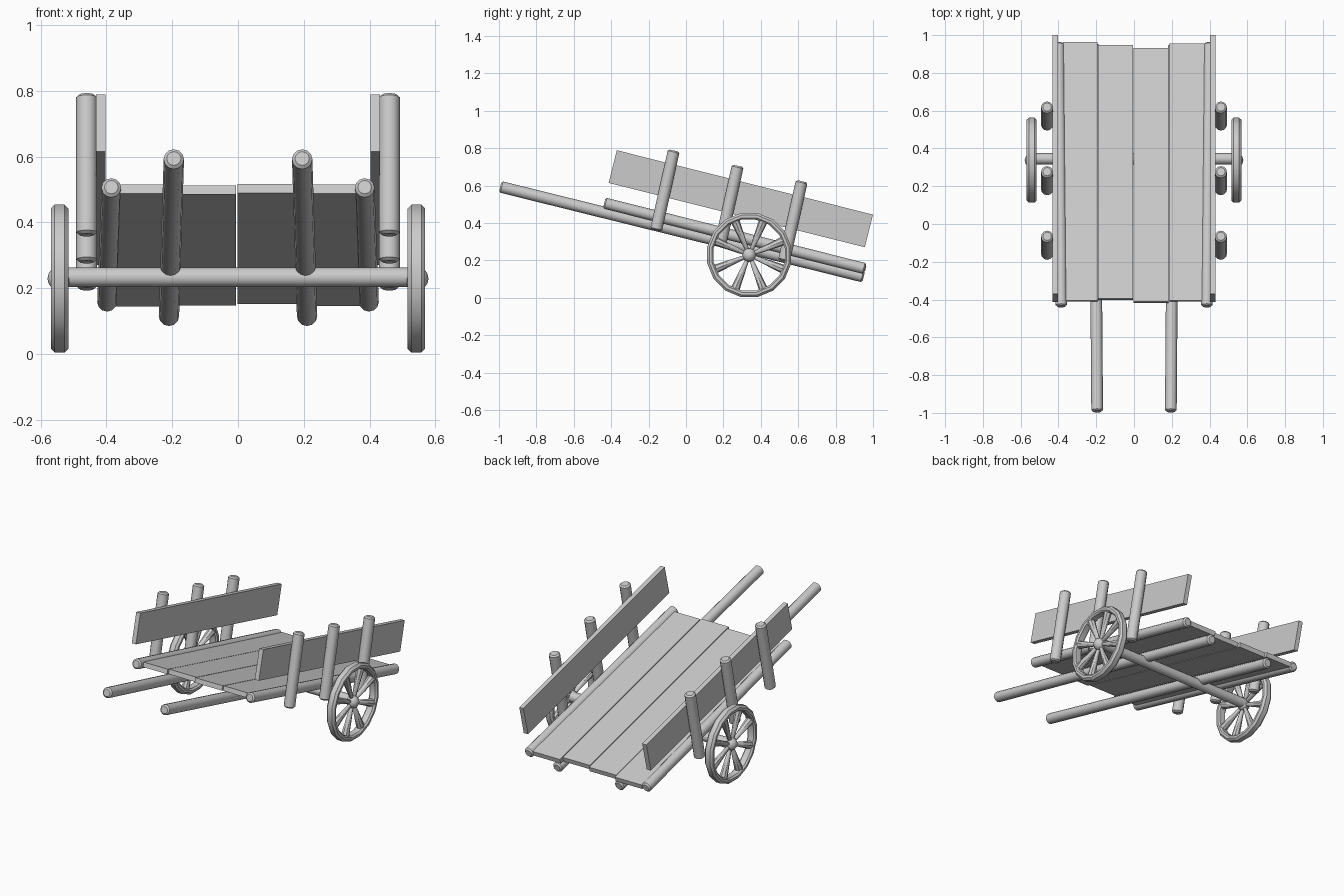
import bpy, bmesh, math
from mathutils import Vector, Matrix

if "Cube" in bpy.data.objects:
    bpy.data.objects.remove(bpy.data.objects["Cube"])

SLOPE = math.radians(-14.1)


def finish(bm, name, smooth=True):
    bmesh.ops.recalc_face_normals(bm, faces=bm.faces)
    me = bpy.data.meshes.new(name)
    bm.to_mesh(me)
    bm.free()
    ob = bpy.data.objects.new(name, me)
    bpy.context.collection.objects.link(ob)
    if smooth:
        bpy.ops.object.select_all(action='DESELECT')
        ob.select_set(True)
        bpy.context.view_layer.objects.active = ob
        bpy.ops.object.shade_smooth_by_angle(angle=math.radians(40))
    return ob


def pole(name, a, b, r, r2=None, round_end=0.008, sides=12):
    """Round timber from a to b with softened ends."""
    a, b = Vector(a), Vector(b)
    r2 = r if r2 is None else r2
    L, e = (b - a).length, round_end
    bm = bmesh.new()
    rot = (b - a).to_track_quat('Z', 'Y').to_matrix().to_4x4()
    rings = []
    for z, rad in [(0, r * .7), (e, r), (L - e, r2), (L, r2 * .7)]:
        ring = []
        for i in range(sides):
            t = 2 * math.pi * i / sides
            co = rot @ Vector((rad * math.cos(t), rad * math.sin(t), z))
            ring.append(bm.verts.new(a + co))
        rings.append(ring)
    for p, q in zip(rings, rings[1:]):
        for i in range(sides):
            j = (i + 1) % sides
            bm.faces.new((p[i], p[j], q[j], q[i]))
    bm.faces.new(rings[0])
    bm.faces.new(rings[-1])
    return finish(bm, name)


def board(name, centre, size, tilt=SLOPE):
    bm = bmesh.new()
    m = (Matrix.Translation(centre) @ Matrix.Rotation(tilt, 4, 'X')
         @ Matrix.Diagonal((*size, 1)))
    bmesh.ops.create_cube(bm, size=1, matrix=m)
    return finish(bm, name, False)


def rim(name, x, y, z, segs=16):
    """Wheel rim swept from a rounded section of (radius, x offset)."""
    section = [(.194, -.018), (.194, .018), (.203, .027), (.217, .027),
               (.229, .015), (.229, -.015), (.217, -.027), (.203, -.027)]
    bm = bmesh.new()
    rings = []
    for i in range(segs):
        t = 2 * math.pi * (i + .5) / segs
        rings.append([bm.verts.new((x + o, y + r * math.cos(t), z + r * math.sin(t)))
                      for r, o in section])
    n = len(section)
    for i in range(segs):
        p, q = rings[i], rings[(i + 1) % segs]
        for k in range(n):
            bm.faces.new((p[k], p[(k + 1) % n], q[(k + 1) % n], q[k]))
    return finish(bm, name)


# deck planks: x range, front y, back y
for i, (x0, x1, y0, y1) in enumerate([(-.375, -.193, -.412, .965), (-.19, -.006, -.402, .948),
                                      (-.002, .183, -.418, .933), (.187, .375, -.412, .955)]):
    yc = (y0 + y1) / 2
    zc = .503 - .2513 * (yc + .415)
    board(f"deck_plank_{i + 1}", ((x0 + x1) / 2, yc, zc),
          (x1 - x0, (y1 - y0) / math.cos(SLOPE) - .008, .028))

WY, WZ = .338, .229
for s, side in ((-1, "left"), (1, "right")):
    # long handles and deck edge rails
    pole(f"handle_{side}", (s * .195, -.993, .594), (s * .21, .95, .113), .031)
    pole(f"edge_rail_{side}", (s * .385, -.437, .507), (s * .398, .958, .156), .03)
    # side board and its posts
    board(f"side_board_{side}", (s * .417, .293, .53), (.028, 1.412, .18))
    for i in range(3):
        d = i * .342
        pole(f"side_post_{side}_{i + 1}", (s * .46, -.16 + d, .362 - d * .24),
             (s * .46, -.065 + d, .788 - d * .24), .032)
    # wheel: rim, hub and flared spokes
    wx = s * .542
    rim(f"wheel_rim_{side}", wx, WY, WZ)
    bm = bmesh.new()
    bmesh.ops.create_uvsphere(bm, u_segments=12, v_segments=8, radius=.037,
                              matrix=Matrix.Translation((wx, WY, WZ)))
    finish(bm, f"wheel_hub_{side}")
    for k in range(8):
        t = math.pi * (k + .5) / 4
        c, n = math.cos(t), math.sin(t)
        pole(f"spoke_{side}_{k + 1}", (wx, WY + .02 * c, WZ + .02 * n),
             (wx, WY + .2 * c, WZ + .2 * n), .01, .024, .004, 8)

# axle
pole("axle", (-.54, WY + .007, WZ + .004), (.54, WY + .007, WZ + .004), .03)
